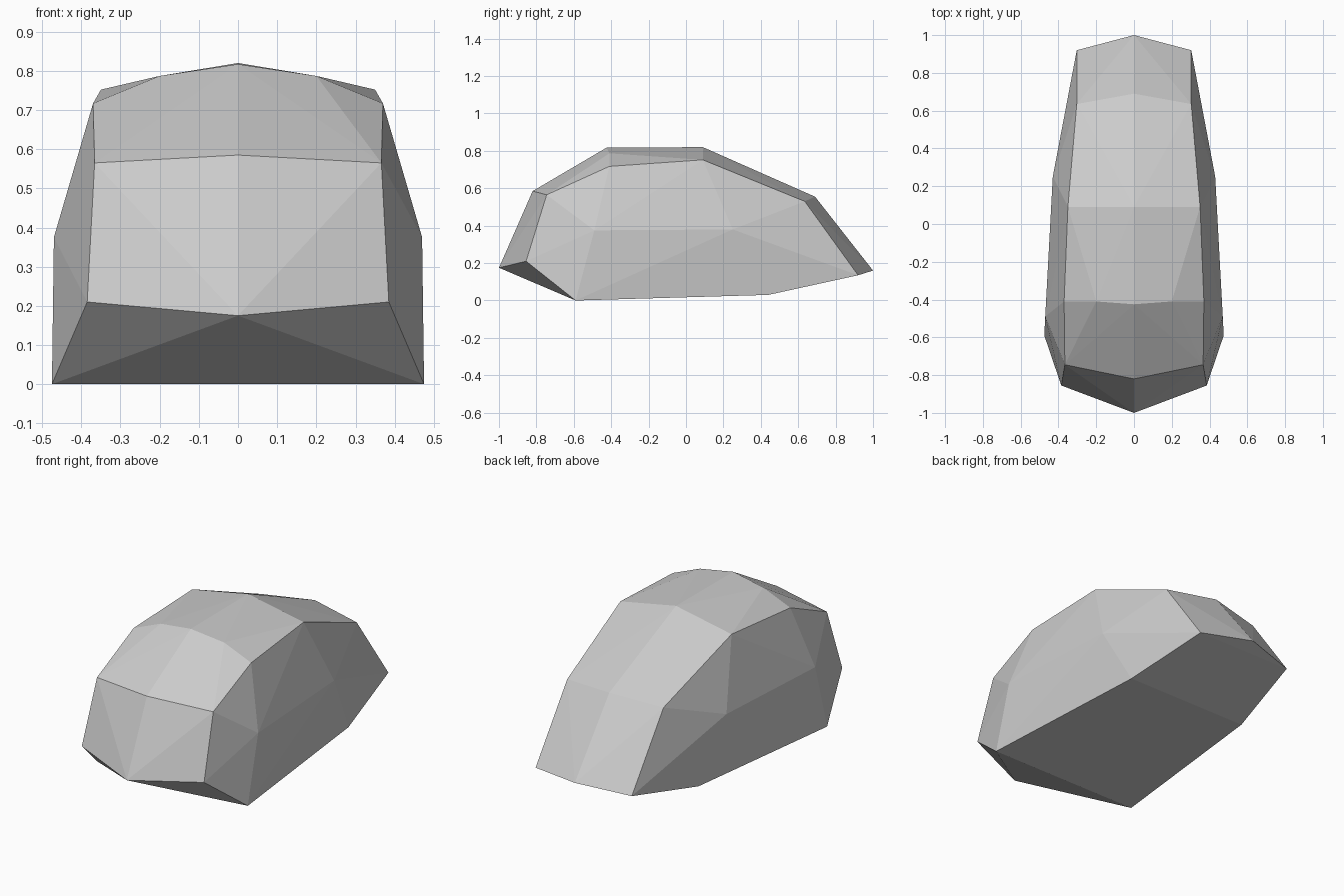
import bpy, bmesh

cube = bpy.data.objects.get("Cube")
if cube:
    bpy.data.objects.remove(cube, do_unlink=True)

# Plain stone grey
grey = bpy.data.materials.new("stone_grey")
grey.use_nodes = True
colour = (0.6, 0.6, 0.6, 1)
grey.diffuse_color = colour
grey.node_tree.nodes["Principled BSDF"].inputs["Base Color"].default_value = colour

# Spine along the middle (y, z), front to back
spine = [(-1, .175), (-.82, .585), (-.425, .817), (.09, .82), (.69, .555), (1, .16)]

# One flank (x, y, z), mirrored to the other side
flank = [
    # shoulder line, front to back
    (.385, -.855, .21), (.366, -.745, .565), (.37, -.41, .717),
    (.35, .09, .752), (.303, .635, .53), (.303, .92, .135),
    # crown
    (.2, -.41, .787),
    # widest line
    (.47, -.49, .375), (.43, .25, .38),
    # base
    (.475, -.59, 0), (.387, .44, .03),
]

# Faceted boulder stretched over the points
bm = bmesh.new()
for y, z in spine:
    bm.verts.new((0, y, z))
for x, y, z in flank:
    for side in (1, -1):
        bm.verts.new((side * x, y, z))
bmesh.ops.convex_hull(bm, input=bm.verts[:])
bmesh.ops.recalc_face_normals(bm, faces=bm.faces[:])

mesh = bpy.data.meshes.new("boulder")
bm.to_mesh(mesh)
bm.free()
mesh.materials.append(grey)
boulder = bpy.data.objects.new("boulder", mesh)
bpy.context.collection.objects.link(boulder)
